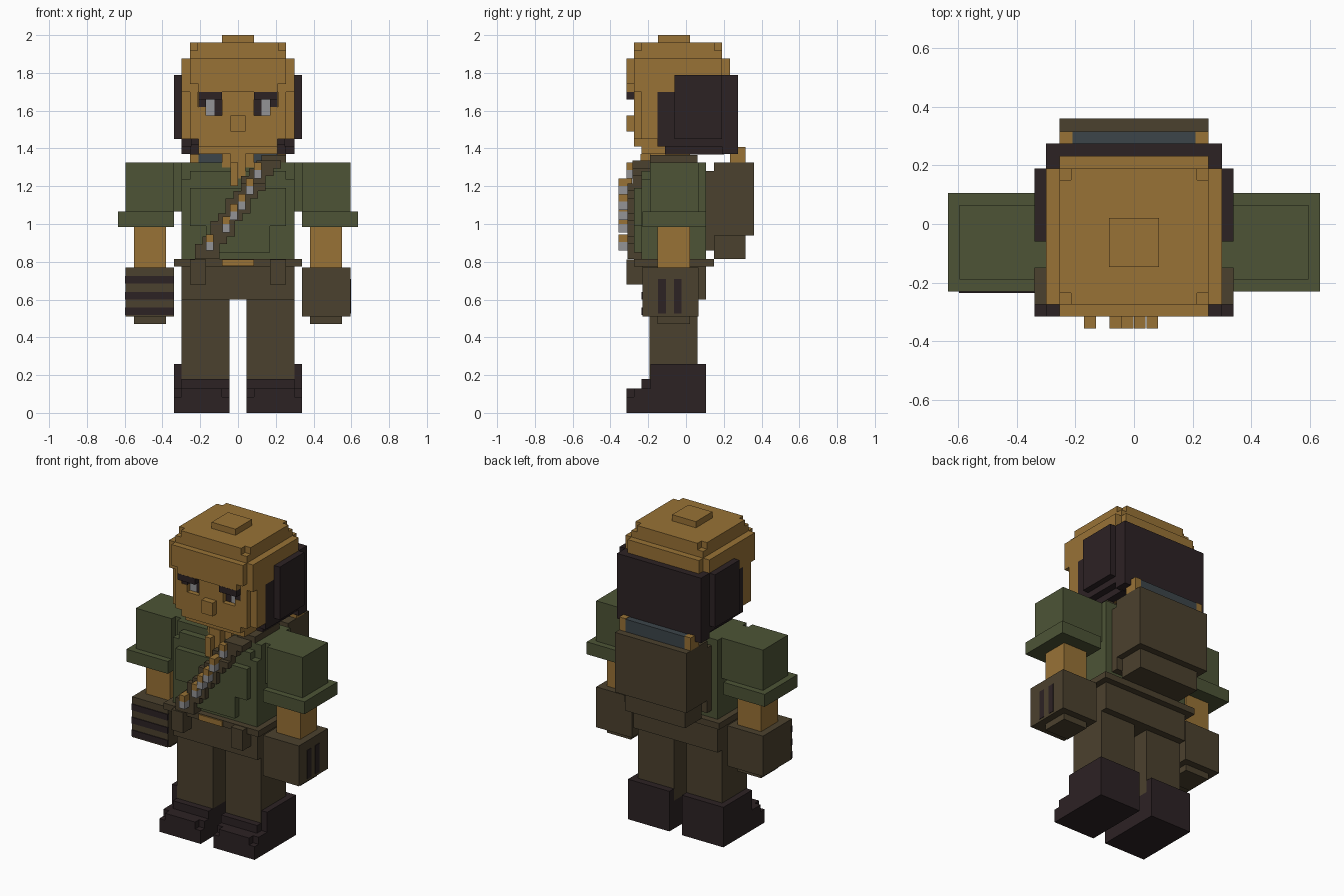
import bpy, bmesh

V = 2 / 49  # block size


def paint(name, r, g, b):
    m = bpy.data.materials.new(name)
    m.diffuse_color = [(c / 255 / 12.92) if c < 11 else ((c / 255 + 0.055) / 1.055) ** 2.4
                       for c in (r, g, b)] + [1]
    return m


TAN = paint("tan skin", 152, 114, 54)
GREEN = paint("olive shirt", 77, 84, 54)
BROWN = paint("brown cloth", 75, 65, 46)
DARK = paint("dark leather", 44, 34, 36)
BLUE = paint("slate roll", 60, 69, 74)
GREY = paint("light grey", 148, 148, 150)


def part(name, mat, boxes, mirror=False):
    """Object made of boxes (x0, x1, y0, y1, z0, z1), optionally mirrored in x."""
    boxes = list(boxes)
    if mirror:
        boxes += [(-b[1], -b[0]) + tuple(b[2:]) for b in boxes]
    bm = bmesh.new()
    for x0, x1, y0, y1, z0, z1 in boxes:
        vs = bmesh.ops.create_cube(bm, size=1)["verts"]
        for v in vs:
            v.co = (x1 if v.co.x > 0 else x0, y1 if v.co.y > 0 else y0, z1 if v.co.z > 0 else z0)
    me = bpy.data.meshes.new(name)
    bm.to_mesh(me)
    bm.free()
    me.materials.append(mat)
    ob = bpy.data.objects.new(name, me)
    bpy.context.collection.objects.link(ob)
    return ob


# Head with stepped crown
part("head", TAN, [
    (-.255, .255, -.235, .19, 1.45, 1.70),
    (-.30, .30, -.235, -.15, 1.45, 1.70),
    (-.21, .21, -.235, .15, 1.37, 1.45),
    (-.30, .30, -.275, .19, 1.70, 1.875),
    (-.255, .255, -.315, .232, 1.74, 1.875),
    (-.21, .21, -.315, -.27, 1.70, 1.74),
    (-.255, .255, -.235, .15, 1.875, 1.96),
    (-.215, .215, -.275, .19, 1.875, 1.96),
    (-.255, .255, -.275, .19, 1.875, 1.918),
    (-.085, .085, -.147, .02, 1.96, 2.0)])
part("face", TAN, [
    (-.255, .255, -.275, -.23, 1.45, 1.575),
    (-.21, .21, -.275, -.23, 1.41, 1.45),
    (-.085, .085, -.275, -.23, 1.575, 1.70)])
part("cheeks", TAN, [(.17, .255, -.275, -.23, 1.575, 1.62),
                     (.212, .255, -.275, -.23, 1.62, 1.70)], True)
part("nose", TAN, [(-.04, .04, -.316, -.27, 1.49, 1.575)])
part("brows", DARK, [(.085, .21, -.316, -.23, 1.66, 1.70),
                     (.17, .21, -.272, -.23, 1.62, 1.66),
                     (.085, .125, -.244, -.23, 1.575, 1.66)], True)
part("eyes", GREY, [(.125, .17, -.244, -.23, 1.575, 1.66)], True)

# Hair: back block, side blocks and raised side panels
part("hair_back", DARK, [(-.30, .30, .19, .275, 1.37, 1.79)])
part("hair_sides", DARK, [
    (.245, .30, -.15, .20, 1.41, 1.70),
    (.205, .255, -.11, .20, 1.368, 1.42),
    (.295, .34, -.06, .19, 1.45, 1.79)], True)

# Neck and open collar
part("neck", TAN, [(-.085, .085, -.19, .02, 1.30, 1.40),
                   (-.04, .04, -.24, -.15, 1.24, 1.37),
                   (-.04, .0, -.28, -.23, 1.20, 1.325)])

# Shirt body with raised chest layers
part("shirt", GREEN, [
    (-.34, .34, -.15, .065, 1.065, 1.325),
    (-.30, .30, -.19, .105, .815, 1.325),
    (-.30, .30, -.235, .06, .815, 1.235),
    (-.255, .255, -.235, .06, 1.235, 1.28),
    (-.255, .255, -.275, -.2, .99, 1.19),
    (-.17, .17, -.275, -.2, .85, .99)])

# Arms
part("sleeves", GREEN, [(.34, .595, -.19, .065, 1.065, 1.325),
                        (.34, .635, -.23, .105, .985, 1.065)], True)
part("forearms", TAN, [(.38, .55, -.15, .02, .77, .985)], True)
part("gloves", BROWN, [(.34, .595, -.23, .065, .51, .77),
                       (.38, .55, -.15, .02, .47, .51)], True)
part("glove_stripes", DARK, [(-.597, -.338, -.235, -.22, z, z + .04) for z in (.518, .60, .685)])
part("glove_slots", DARK, [(.59, .598, y, y + .04, .525, .71) for y in (-.147, -.063)])

# Belt, pouches and trousers
part("belt", BROWN, [(-.34, .34, -.275, .147, .775, .815)])
part("buckle", TAN, [(-.085, .085, -.283, -.24, .777, .812)])
part("pouches", BROWN, [(.17, .255, -.316, -.22, .68, .812)], True)
part("trousers", BROWN, [(-.30, .30, -.23, .105, .60, .78)])
part("legs", BROWN, [(.045, .30, -.193, .06, .18, .62)], True)

# Boots with stepped toes
part("boots", DARK, [
    (.045, .34, -.188, .105, 0, .18),
    (.30, .34, -.188, .105, .18, .258),
    (.045, .34, .06, .105, .18, .258),
    (.045, .34, -.316, -.18, 0, .085),
    (.045, .34, -.275, -.18, .085, .13),
    (.085, .30, -.316, -.18, .085, .13),
    (.045, .30, -.235, -.18, .13, .18)], True)

# Diagonal stepped strap over the chest and shoulder
strap = [(.125, .255, -.19, .06, 1.32, 1.366)]
for i in range(13):
    z = .815 + i * V * .98
    c = round((-.17 + (z - .815) * .667) / V) * V
    front = -.31 if z < 1.2 else -.283
    strap.append((c - .065, c + .065, front, -.18, z, z + V * .98))
part("chest_strap", BROWN, strap)

# Cartridges along the strap
rounds = [(.105, 1.285, -.316), (.062, 1.20, -.357), (.02, 1.12, -.357),
          (-.022, 1.065, -.357), (-.063, 1.0, -.357), (-.15, .905, -.357)]
part("cartridge_tips", TAN, [(x - .02, x + .02, y, y + .07, z, z + .04) for x, z, y in rounds])
part("cartridge_cases", GREY, [(x - .02, x + .02, y, y + .07, z - .045, z) for x, z, y in rounds])

# Backpack with rolled blanket on top
part("pack_back_plate", BROWN, [(-.255, .255, .10, .15, .86, 1.28)])
part("backpack", BROWN, [(-.255, .255, .147, .36, .94, 1.325),
                         (-.215, .215, .147, .316, .815, .94)])
part("blanket", BLUE, [(-.21, .21, .232, .316, 1.325, 1.405)])
part("blanket_ends", TAN, [(.21, .255, .232, .316, 1.325, 1.408)], True)
